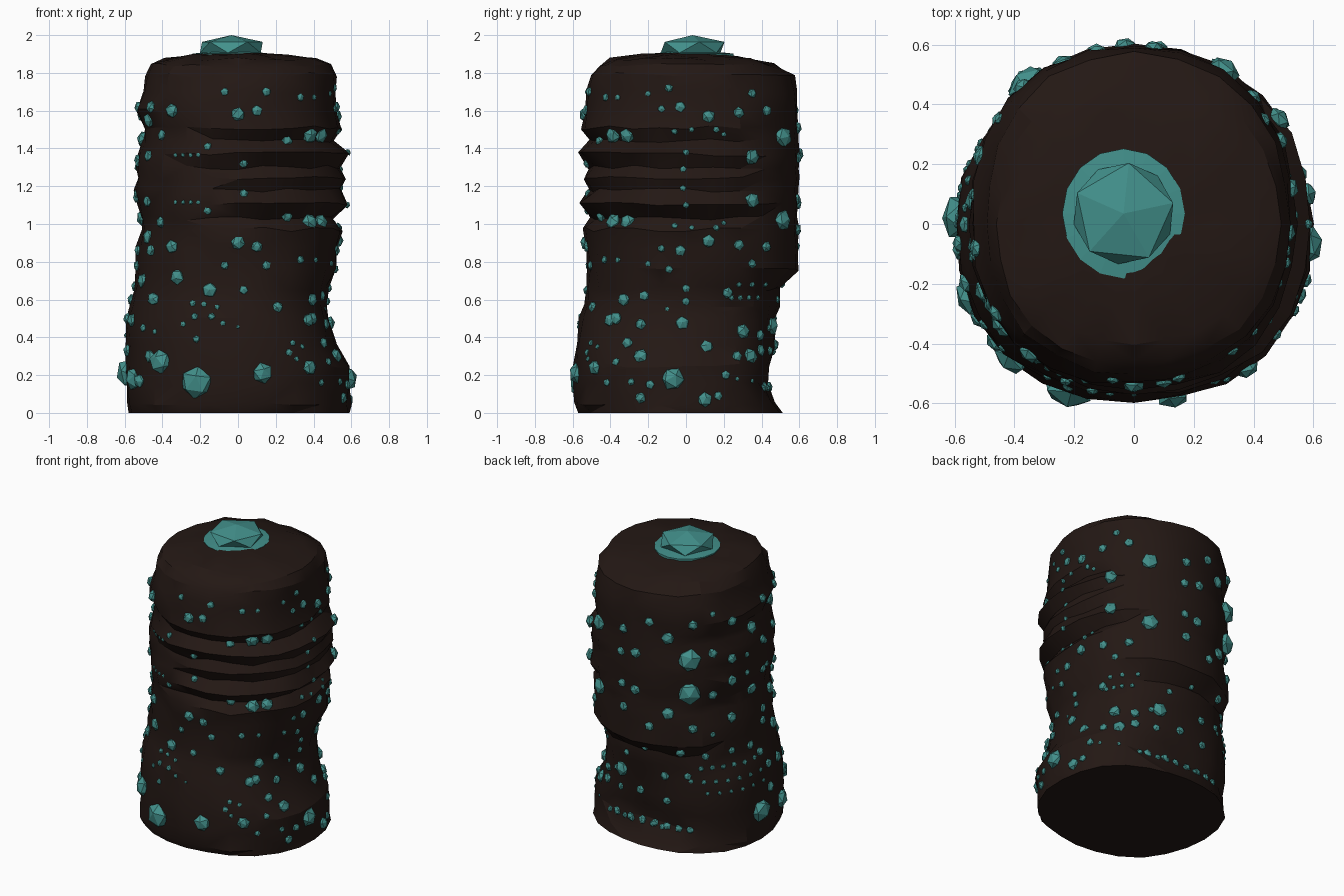
import bpy, bmesh, math, random
from mathutils import Vector, Matrix
from mathutils.bvhtree import BVHTree

random.seed(4)
UP = Vector((0, 0, 1))


def material(name, rgb):
    m = bpy.data.materials.new(name)
    m.diffuse_color = (*rgb, 1)
    return m


def finish(bm, name, mat):
    me = bpy.data.meshes.new(name)
    bmesh.ops.recalc_face_normals(bm, faces=bm.faces)
    bm.to_mesh(me)
    ob = bpy.data.objects.new(name, me)
    bpy.context.collection.objects.link(ob)
    me.materials.append(mat)
    return ob


rock = material("dark_rock", (0.017, 0.009, 0.007))
teal = material("teal_crystal", (0.055, 0.28, 0.26))

# Rock column: reach towards left, right, front and back at each height
ROWS = [
    (0.00, .59, .60, .57, .51), (0.05, .60, .60, .60, .47),
    (0.15, .60, .60, .60, .43), (0.25, .60, .60, .60, .45),
    (0.36, .60, .52, .59, .47), (0.50, .60, .49, .57, .48),
    (0.57, .57, .47, .54, .50), (0.66, .56, .49, .53, .50),
    (0.76, .55, .53, .53, .60), (0.88, .54, .53, .53, .60),
    (0.97, .51, .54, .54, .60), (1.03, .51, .54, .54, .60),
    (1.11, .54, .57, .55, .60), (1.18, .55, .58, .54, .60),
    (1.24, .54, .57, .54, .60), (1.30, .55, .58, .54, .60),
    (1.37, .54, .57, .55, .60), (1.44, .51, .54, .54, .60),
    (1.51, .50, .53, .54, .60), (1.60, .55, .53, .54, .60),
    (1.70, .51, .52, .53, .60), (1.79, .49, .52, .51, .58),
    (1.84, .46, .50, .47, .48), (1.87, .40, .42, .40, .38),
    (1.89, .29, .28, .25, .28), (1.905, .13, .13, .13, .13)]
# Ledges and grooves wrapping the front right side
LEDGE = {0.97: .02, 1.03: -.035, 1.11: .025, 1.18: -.03, 1.24: .01,
         1.30: -.03, 1.37: .025, 1.44: -.035, 1.51: .02}
SIDES = 24
bm = bmesh.new()
rings = []
for z, l, r, f, b in ROWS:
    ring = []
    for i in range(SIDES):
        a = 2 * math.pi * i / SIDES
        c, s = math.cos(a), math.sin(a)
        rad = (r if c > 0 else l) * c * c + (b if s > 0 else f) * s * s
        rad += .02 * (2 * c * s) ** 2
        facing = max(0, math.cos(a + math.radians(35)))
        rad += LEDGE.get(z, 0) * min(1, facing * 1.6)
        rad += random.uniform(-.014, .004)
        dz = random.uniform(-.012, .012) if 0 < z < 1.9 else 0
        ring.append(bm.verts.new((rad * c, rad * s, z + dz)))
    rings.append(ring)
for lo, hi in zip(rings, rings[1:]):
    for i in range(SIDES):
        j = (i + 1) % SIDES
        bm.faces.new((lo[i], lo[j], hi[j], hi[i]))
bm.faces.new(rings[0][::-1])
bm.faces.new(rings[-1])
bmesh.ops.triangulate(bm, faces=bm.faces[:])
column = finish(bm, "rock_column", rock)
tree = BVHTree.FromBMesh(bm)
bm.free()
bpy.context.view_layer.objects.active = column
column.select_set(True)
bpy.ops.object.shade_smooth_by_angle(angle=math.radians(25))

MID = 1.24


def crystals(name, facing, upper, lower):
    """Press crystals onto the column as seen from one side; upper ones mirror about MID."""
    d = Vector((*facing, 0)).normalized()
    side = (-d).cross(UP)
    bm = bmesh.new()
    spots = upper + [(u, 2 * MID - z, r) for u, z, r in upper] + lower
    for u, z, r in spots:
        hit, n, _, _ = tree.ray_cast(side * u + UP * z + d * 3, -d)
        if hit is None:
            continue
        n = (n + Vector((hit.x, hit.y, 0)).normalized() * 1.5).normalized()
        m = (Matrix.Translation(hit) @ n.to_track_quat('Z', 'Y').to_matrix().to_4x4()
             @ Matrix.Diagonal((1, 1, .7, 1))
             @ Matrix.Rotation(random.uniform(0, 6.28), 4, 'Z')
             @ Matrix.Rotation(random.uniform(0, .5), 4, 'X'))
        bmesh.ops.create_icosphere(bm, subdivisions=1, radius=r * 1.05, matrix=m)
    finish(bm, name, teal)
    bm.free()


def row(u0, u1, z, n, r):
    return [(u0 + (u1 - u0) * i / (n - 1), z, r) for i in range(n)]


# Front crystals
crystals("front_crystals", (0, -1), [
    (-.07, 1.70, .022), (.15, 1.70, .025), (.33, 1.67, .022), (-.46, 1.62, .032),
    (-.35, 1.60, .037), (0, 1.58, .037), (.10, 1.60, .03), (.26, 1.44, .03),
    (.38, 1.47, .045), (-.16, 1.41, .022), (.03, 1.32, .024)]
    + row(-.33, -.21, 1.365, 4, .012), [
    (-.32, .72, .042), (-.15, .65, .04), (.03, .65, .024), (-.45, .605, .035),
    (-.24, .58, .018), (-.18, .575, .016), (-.11, .56, .015), (.21, .56, .03),
    (.39, .60, .035), (.37, .49, .035), (-.23, .51, .02), (-.14, .51, .02),
    (-.08, .475, .015), (0, .455, .01), (-.22, .39, .02), (-.44, .43, .016),
    (-.29, .47, .016), (-.41, .27, .065), (-.52, .17, .037), (-.22, .16, .085),
    (.13, .21, .055), (.38, .24, .04), (.27, .32, .02), (.29, .37, .017),
    (.34, .35, .015), (.31, .285, .015), (.44, .16, .02), (.45, .37, .03)])

# Right side crystals
crystals("right_crystals", (1, 0), [
    (-.09, 1.72, .022), (-.20, 1.69, .016), (-.36, 1.67, .016), (-.13, 1.61, .02),
    (-.03, 1.62, .03), (.12, 1.57, .035), (.28, 1.59, .03), (.35, 1.69, .024),
    (.16, 1.50, .018), (.03, 1.50, .015), (-.06, 1.49, .018), (.20, 1.475, .014),
    (-.31, 1.47, .042), (0, 1.38, .018), (-.015, 1.29, .018), (.35, 1.355, .042)], [
    (-.22, .62, .027), (-.37, .50, .035), (-.10, .55, .012), (0, .66, .022),
    (0, .59, .022), (-.02, .475, .037), (.22, .635, .03), (-.24, .47, .03),
    (-.37, .27, .022), (-.24, .30, .04), (-.29, .165, .02), (-.19, .15, .025),
    (-.24, .08, .03), (-.07, .18, .06), (.11, .35, .035), (.10, .07, .04),
    (.30, .43, .04), (.27, .30, .028), (.34, .30, .042), (.21, .20, .025),
    (.27, .18, .012), (.35, .17, .012), (.39, .41, .03), (.17, .09, .025)]
    + row(.28, .42, .68, 3, .016) + row(.24, .38, .61, 4, .015))

# Back crystals, right half
crystals("back_right_crystals", (1, 1), [
    (.15, 1.46, .055), (.37, 1.51, .032), (.36, 1.35, .03), (.02, 1.60, .03)], [
    (.05, .33, .032), (.26, .60, .022), (.18, .33, .025), (.32, .36, .03),
    (.44, .50, .03), (.15, .45, .02)] + row(.08, .40, .13, 7, .02))

# Back crystals, left half
crystals("back_left_crystals", (-1, 1), [
    (.07, 1.656, .02), (.20, 1.576, .035), (-.06, 1.60, .032), (-.32, 1.60, .032),
    (-.21, 1.50, .042), (.35, 1.45, .042), (-.08, 1.355, .075), (.07, 1.383, .032),
    (-.40, 1.37, .035), (.20, 1.315, .035), (.31, 1.30, .02), (.43, 1.34, .03)], [
    (.40, .21, .075), (-.44, .46, .05), (-.13, .70, .032), (-.33, .68, .02),
    (.03, .66, .025), (.20, .68, .025), (.33, .67, .03), (-.20, .33, .028),
    (.46, .50, .03), (-.08, .52, .025), (.40, .60, .03)]
    + row(.0, .36, .58, 6, .018) + row(-.06, .40, .49, 7, .016)
    + row(.04, .42, .41, 6, .014) + row(-.46, -.06, .14, 7, .026))

# Left side crystals
crystals("left_crystals", (-1, -.45), [
    (.02, 1.55, .04), (-.14, 1.62, .03), (.15, 1.47, .03), (.05, 1.36, .03),
    (-.12, 1.32, .022)], [
    (0, .70, .04), (-.15, .78, .03), (.14, .60, .032), (-.05, .49, .035),
    (.10, .45, .022), (0, .18, .06), (-.16, .33, .035), (.17, .30, .035)])

# Crystal bed on the top
bm = bmesh.new()
tip = bm.verts.new((-.035, .035, 1.925))
bed = []
for i in range(16):
    a = 2 * math.pi * i / 16
    bed.append(bm.verts.new((-.035 + .205 * math.cos(a), .035 + .217 * math.sin(a), 1.902)))
low = [bm.verts.new((v.co.x, v.co.y, 1.875)) for v in bed]
for i in range(16):
    j = (i + 1) % 16
    bm.faces.new((tip, bed[i], bed[j]))
    bm.faces.new((bed[i], low[i], low[j], bed[j]))
bm.faces.new(low[::-1])
finish(bm, "top_crystal_bed", teal)
bm.free()

# Large crystal on the top
bm = bmesh.new()
bmesh.ops.create_icosphere(bm, subdivisions=1, radius=.19, matrix=(
    Matrix.Translation((-.035, .035, 1.935)) @ Matrix.Diagonal((1, 1, .342, 1))
    @ Matrix.Rotation(math.radians(12), 4, 'Z')))
finish(bm, "top_crystal", teal)
bm.free()
